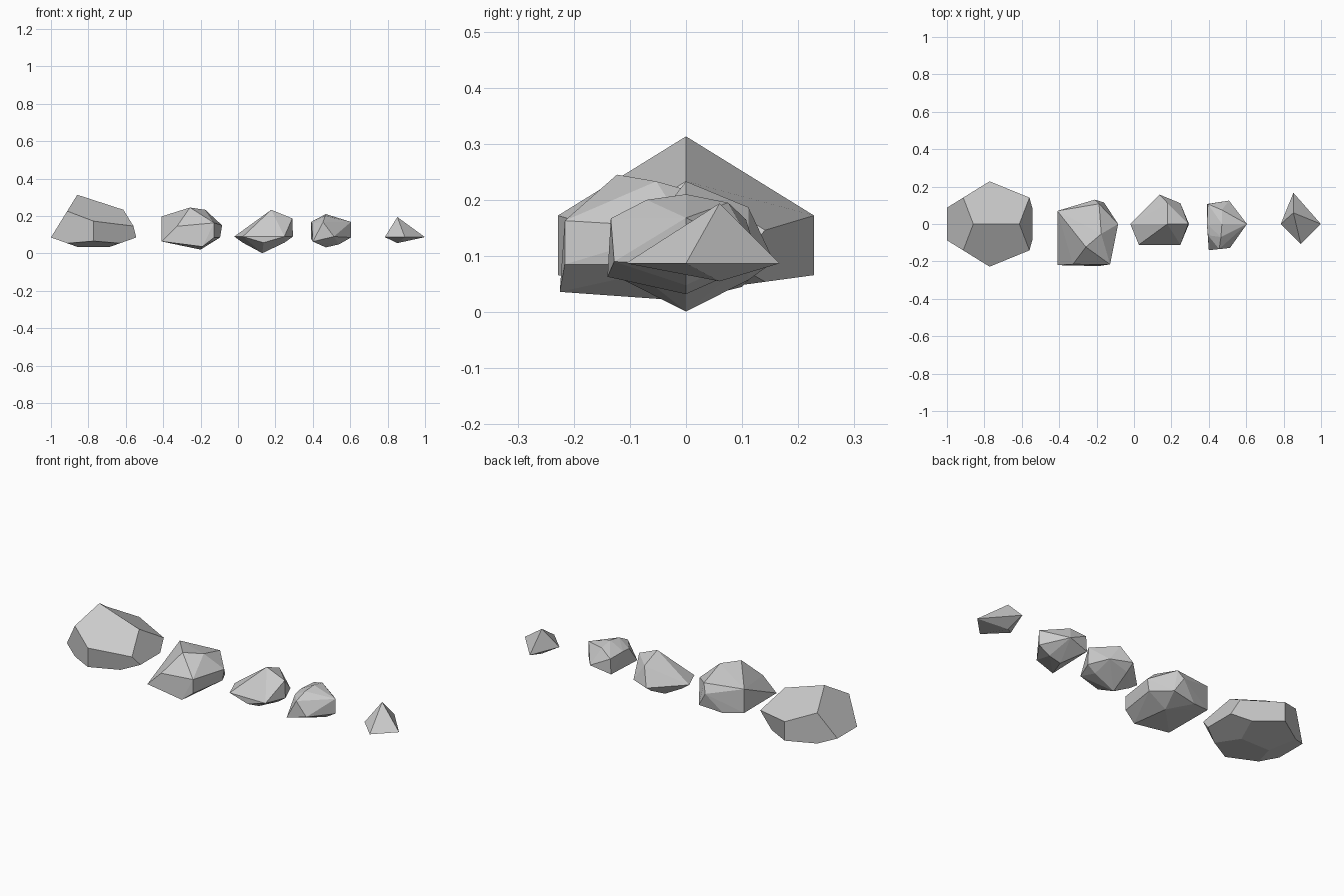
import bpy, bmesh, math
from mathutils import Vector

if "Cube" in bpy.data.objects:
    bpy.data.objects.remove(bpy.data.objects["Cube"])


def finish(name, bm):
    bmesh.ops.recalc_face_normals(bm, faces=bm.faces[:])
    me = bpy.data.meshes.new(name)
    bm.to_mesh(me)
    bm.free()
    ob = bpy.data.objects.new(name, me)
    bpy.context.collection.objects.link(ob)
    return ob


def hull(points, flat=0.0):
    """Convex shell around points; nearly flat triangles merge into facets."""
    bm = bmesh.new()
    for p in points:
        bm.verts.new(p)
    res = bmesh.ops.convex_hull(bm, input=bm.verts[:])
    junk = {g for g in res["geom_interior"] + res["geom_unused"]
            if isinstance(g, bmesh.types.BMVert) and g.is_valid}
    bmesh.ops.delete(bm, geom=list(junk), context='VERTS')
    if flat:
        bmesh.ops.dissolve_limit(bm, angle_limit=math.radians(flat),
                                 verts=bm.verts[:], edges=bm.edges[:])
    return bm


def settle(bm, centre, squash, moved, shift):
    """Flatten the underside, shift some corners, then move into place."""
    for v in bm.verts:
        push = Vector(shift) if moved(v.co) else Vector()
        if v.co.z < 0:
            v.co.z *= squash
        v.co += push + Vector(centre)


# Largest boulder: dodecahedron with a sheared upper right side
s, phi = 0.141, (1 + 5 ** 0.5) / 2
S = (-1, 1)
pts = [(s * a, s * b, s * c) for a in S for b in S for c in S]
for a in S:
    for b in S:
        pts += [(a * s * phi, b * s / phi, 0), (0, a * s * phi, b * s / phi),
                (a * s / phi, 0, b * s * phi)]
bm = hull(pts, 2)
settle(bm, (-0.772, 0, 0.085), 0.22,
       lambda c: c.x > 0.03 and c.z > 0.03, (0.072, 0, -0.08))
finish("large_boulder", bm)

# Second boulder: blocky, leaning toward the front
finish("broad_boulder", hull([
    (-.257, -.123, .245), (-.175, -.053, .233), (-.41, .07, .197),
    (-.326, -.215, .145), (-.128, -.216, .163), (-.408, -.22, .064),
    (-.19, -.225, .036), (-.128, -.216, .085), (-.085, 0, .15),
    (-.096, 0, .085), (-.187, .108, .188), (-.21, .13, .14),
    (-.41, .07, .064), (-.16, .115, .06), (-.3, .1, .045), (-.2, 0, .02)], 2))

# Middle rock: wedge top over a shallow pyramid underside
r, q, cx, cz = 0.157, 0.111, 0.137, 0.09
ring = [(-r, 0), (-q, -q), (q, -q), (r, 0), (q, q), (0, r)]
pts = [(cx + x, y, cz) for x, y in ring]
pts += [(cx + x, y, 0.057) for x, y in ((q, 0), (-q, 0), (0, q), (0, -q))]
pts += [(.178, 0, .233), (.29, 0, .187), (.18, .111, .187), (.13, 0, .001)]
finish("wedge_rock", hull(pts, 2))

# Fourth rock: small chunky stone
finish("chunky_rock", hull([
    (.47, 0, .21), (.465, -.07, .20), (.47, .075, .195), (.395, .107, .165),
    (.39, .107, .08), (.508, .125, .107), (.604, 0, .168), (.604, 0, .085),
    (.513, -.128, .09), (.455, -.134, .167), (.4, -.14, .063),
    (.395, -.06, .16), (.39, 0, .168), (.47, 0, .032), (.54, 0, .048)], 2))

# Smallest rock: squashed octahedron with a shifted ridge
d = 0.107
bm = hull([(d, 0, 0), (-d, 0, 0), (0, d, 0), (0, -d, 0), (0, 0, d), (0, 0, -d)])
settle(bm, (0.892, 0, 0.087), 0.3,
       lambda c: c.y > 0.01 or abs(c.z) > 0.01, (-0.04, 0.06, 0))
finish("small_rock", bm)
